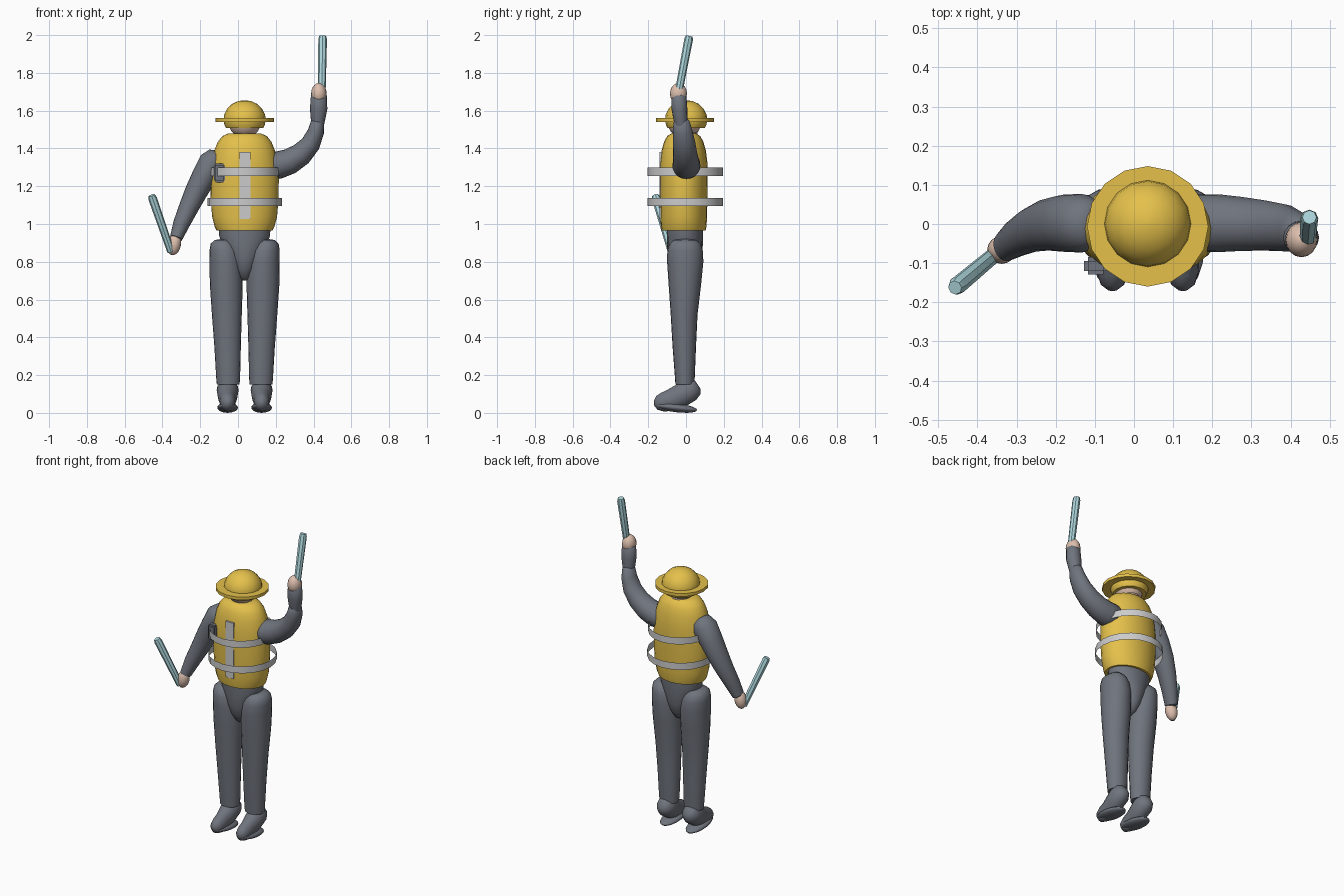
import bpy, bmesh, math
from mathutils import Vector

CX = 0.035  # body centre line


def mat(name, r, g, b):
    m = bpy.data.materials.new(name)
    m.diffuse_color = (r, g, b, 1)
    return m


CLOTH = mat("cloth", 0.16, 0.175, 0.205)
YELLOW = mat("yellow", 0.78, 0.53, 0.07)
SILVER = mat("reflective", 0.66, 0.66, 0.65)
SKIN = mat("skin", 0.72, 0.52, 0.42)
GLOW = mat("wand", 0.42, 0.68, 0.72)


def finish(name, bm, m, angle=50):
    bmesh.ops.recalc_face_normals(bm, faces=bm.faces)
    me = bpy.data.meshes.new(name)
    bm.to_mesh(me)
    bm.free()
    ob = bpy.data.objects.new(name, me)
    bpy.context.collection.objects.link(ob)
    me.materials.append(m)
    bpy.ops.object.select_all(action='DESELECT')
    ob.select_set(True)
    bpy.context.view_layer.objects.active = ob
    bpy.ops.object.shade_smooth_by_angle(angle=math.radians(angle))
    return ob


def loft(name, rows, m, sides=20, level=False, caps=True, angle=50):
    """Rows of (x, y, z, ra, rb): elliptical rings, level or square to the path."""
    bm = bmesh.new()
    pts = [Vector(r[:3]) for r in rows]
    rings = []
    for i, r in enumerate(rows):
        u, v = Vector((1, 0, 0)), Vector((0, 1, 0))
        if not level:
            t = (pts[min(i + 1, len(pts) - 1)] - pts[max(i - 1, 0)]).normalized()
            u = Vector((0, 1, 0)).cross(t).normalized()
            v = t.cross(u)
        rings.append([bm.verts.new(pts[i] + u * r[3] * math.cos(a) + v * r[4] * math.sin(a))
                      for a in (2 * math.pi * k / sides for k in range(sides))])
    for a, b in zip(rings, rings[1:]):
        for k in range(sides):
            j = (k + 1) % sides
            bm.faces.new((a[k], a[j], b[j], b[k]))
    if caps:
        bm.faces.new(rings[0])
        bm.faces.new(rings[-1])
    return finish(name, bm, m, angle)


def ball(name, loc, size, m, rot=(0, 0, 0), seg=16):
    bm = bmesh.new()
    bmesh.ops.create_uvsphere(bm, u_segments=seg, v_segments=10, radius=1)
    ob = finish(name, bm, m)
    ob.location, ob.scale, ob.rotation_euler = loc, size, rot
    return ob


def box(name, loc, size, m, bevel=0.0):
    bm = bmesh.new()
    bmesh.ops.create_cube(bm, size=1)
    bmesh.ops.scale(bm, vec=size, verts=bm.verts)
    if bevel:
        bmesh.ops.bevel(bm, geom=bm.edges[:], offset=bevel, segments=2, affect='EDGES')
    ob = finish(name, bm, m, 30)
    ob.location = loc
    return ob


# vest
loft("vest", [(CX, -0.012, z, a, b) for z, a, b in [
    (0.965, 0.148, 0.116), (0.985, 0.158, 0.120), (1.04, 0.172, 0.124), (1.14, 0.180, 0.125),
    (1.24, 0.181, 0.127), (1.32, 0.174, 0.126), (1.39, 0.160, 0.117), (1.435, 0.142, 0.104),
    (1.465, 0.118, 0.088), (1.48, 0.085, 0.065)]], YELLOW, 24, True)

# reflective tape: thin loops and front strip
for name, z, h, rx in (("upper_band", 1.277, 0.044, 0.188), ("lower_band", 1.116, 0.044, 0.197)):
    loft(name, [(CX, -0.004, z + s * h / 2, rx, 0.199) for s in (-1, 1)], SILVER, 20, True, False)
box("front_strip", (CX + 0.002, -0.128, 1.203), (0.056, 0.024, 0.355), SILVER)

# radio on the chest
box("radio", (-0.098, -0.107, 1.27), (0.06, 0.045, 0.10), CLOTH, 0.01)

# head, neck and helmet
loft("neck", [(CX, 0, 1.42, 0.06, 0.06), (CX, 0, 1.52, 0.06, 0.06)], SKIN, 16, True)
ball("head", (CX, -0.008, 1.545), (0.088, 0.092, 0.09), SKIN)
loft("helmet", [(CX, 0.001, z, r, r) for z, r in [
    (1.507, 0.098), (1.525, 0.107), (1.55, 0.112), (1.58, 0.108), (1.61, 0.093),
    (1.635, 0.068), (1.65, 0.036), (1.655, 0.006)]], YELLOW, 16, True)
loft("helmet_brim", [(CX, -0.006, z, 0.155, 0.154) for z in (1.541, 1.560)], YELLOW, 16, True)

# hips
loft("hips", [(CX, -0.005, z, a, b) for z, a, b in [
    (0.70, 0.015, 0.02), (0.715, 0.035, 0.045), (0.76, 0.058, 0.075), (0.82, 0.085, 0.09),
    (0.89, 0.12, 0.094), (0.94, 0.135, 0.095), (0.985, 0.137, 0.095)]], CLOTH, 20, True)

# legs and boots, mirrored about the body centre
for side, s in (("left", -1), ("right", 1)):
    loft(side + "_leg", [(CX + s * d, y, z, a, b) for z, d, y, a, b in [
        (0.15, 0.087, -0.006, 0.060, 0.050), (0.18, 0.087, -0.006, 0.063, 0.052),
        (0.35, 0.090, -0.009, 0.070, 0.062), (0.52, 0.094, -0.010, 0.079, 0.071),
        (0.68, 0.097, -0.006, 0.087, 0.086), (0.80, 0.100, -0.004, 0.086, 0.096),
        (0.86, 0.106, -0.005, 0.080, 0.094), (0.895, 0.112, -0.005, 0.068, 0.082),
        (0.915, 0.114, -0.005, 0.045, 0.060), (0.92, 0.115, -0.005, 0.015, 0.02)]],
        CLOTH, 20, True)
    x = CX + s * 0.09
    loft(side + "_boot", [(x, y, z, a, b) for y, z, a, b in [
        (0.062, 0.150, 0.02, 0.025), (0.050, 0.142, 0.042, 0.050), (0.020, 0.122, 0.058, 0.063),
        (-0.03, 0.09, 0.053, 0.062), (-0.08, 0.067, 0.043, 0.058), (-0.125, 0.056, 0.040, 0.050),
        (-0.155, 0.053, 0.030, 0.036), (-0.170, 0.052, 0.010, 0.012)]], CLOTH, 16)
    ball(side + "_sole", (x, -0.055, 0.028), (0.055, 0.115, 0.024), CLOTH, (math.radians(-7), 0, 0))

# lowered arm
loft("lowered_arm", [
    (-0.095, 0.002, 1.375, 0.02, 0.03), (-0.108, 0.002, 1.36, 0.055, 0.060),
    (-0.135, 0.002, 1.325, 0.073, 0.075), (-0.180, 0.002, 1.25, 0.066, 0.073),
    (-0.222, -0.002, 1.17, 0.060, 0.066), (-0.262, -0.015, 1.085, 0.052, 0.057),
    (-0.300, -0.036, 1.00, 0.044, 0.048), (-0.328, -0.056, 0.925, 0.033, 0.040),
    (-0.332, -0.059, 0.915, 0.015, 0.02)], CLOTH)
ball("lowered_hand", (-0.338, -0.066, 0.892), (0.036, 0.036, 0.058), SKIN, (0, math.radians(12), 0))

# raised arm: sleeve, cuff and hand
loft("raised_arm", [
    (0.12, 0.002, 1.305, 0.04, 0.05), (0.15, 0.002, 1.307, 0.073, 0.074),
    (0.215, 0.002, 1.312, 0.073, 0.074), (0.275, 0.000, 1.332, 0.068, 0.069),
    (0.335, -0.004, 1.370, 0.061, 0.064), (0.385, -0.010, 1.425, 0.052, 0.060),
    (0.413, -0.018, 1.49, 0.043, 0.052), (0.421, -0.025, 1.545, 0.034, 0.042),
    (0.422, -0.028, 1.56, 0.015, 0.02)], CLOTH)
loft("raised_cuff", [(0.422, -0.026, 1.52, 0.032, 0.034), (0.424, -0.030, 1.565, 0.040, 0.038),
                     (0.427, -0.035, 1.61, 0.046, 0.042), (0.428, -0.038, 1.68, 0.042, 0.040),
                     (0.428, -0.038, 1.69, 0.03, 0.03)], CLOTH, 16)
ball("raised_hand", (0.428, -0.04, 1.69), (0.041, 0.045, 0.056), SKIN)

# signal wands
for name, a, b in (("raised_wand", (0.443, -0.046, 1.66), (0.448, 0.014, 1.978)),
                   ("lowered_wand", (-0.355, -0.077, 0.855), (-0.452, -0.158, 1.135))):
    a, b = Vector(a), Vector(b)
    tip = b + (b - a).normalized() * 0.018
    loft(name, [(*a, 0.02, 0.02), (*b, 0.023, 0.023), (*tip, 0.018, 0.018)], GLOW, 8, angle=30)
